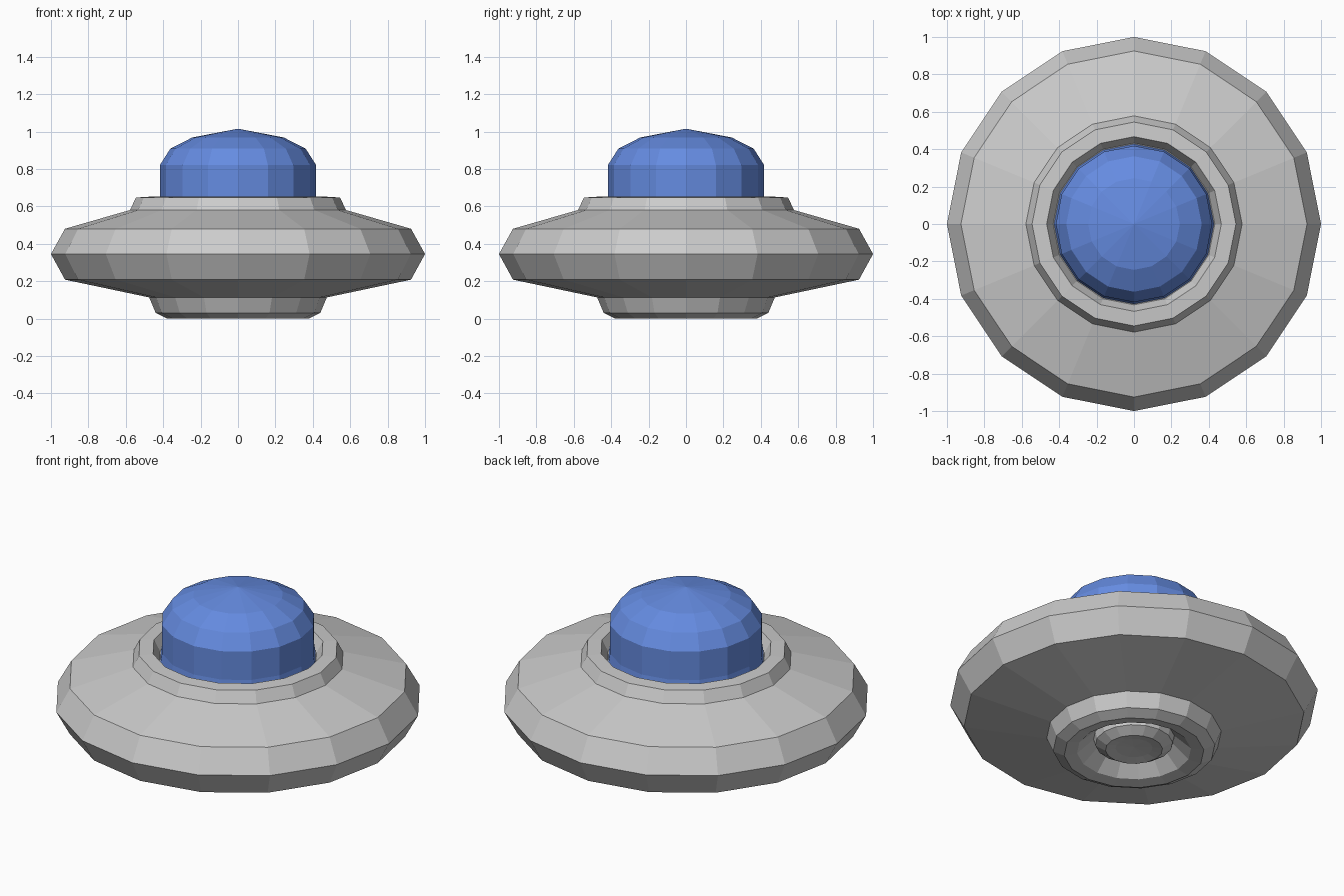
import bpy, bmesh
from math import cos, sin, pi

if "Cube" in bpy.data.objects:
    bpy.data.objects.remove(bpy.data.objects["Cube"])

SIDES = 16


def lathe(name, profile):
    """Spin (radius, z) points, listed from bottom to top, into a faceted object."""
    bm = bmesh.new()
    rings = []
    for r, z in profile:
        if r == 0:
            rings.append([bm.verts.new((0, 0, z))] * SIDES)
        else:
            rings.append([bm.verts.new((r * cos(2 * pi * i / SIDES),
                                        r * sin(2 * pi * i / SIDES), z))
                          for i in range(SIDES)])
    for a, b in zip(rings, rings[1:]):
        for i in range(SIDES):
            j = (i + 1) % SIDES
            corners = list(dict.fromkeys((a[i], a[j], b[j], b[i])))
            bm.faces.new(corners)
    bmesh.ops.recalc_face_normals(bm, faces=bm.faces)
    mesh = bpy.data.meshes.new(name)
    bm.to_mesh(mesh)
    bm.free()
    obj = bpy.data.objects.new(name, mesh)
    bpy.context.collection.objects.link(obj)
    return obj


# Saucer hull: underside boss and recess, base, rim, collar and dome groove
lathe("saucer_hull", [
    (0, 0.035), (0.10, 0.03), (0.155, 0.02), (0.21, 0.055), (0.22, 0.095),
    (0.31, 0.012), (0.38, 0.0), (0.44, 0.03), (0.475, 0.113),
    (0.925, 0.208), (1.0, 0.345), (0.925, 0.48),
    (0.578, 0.58), (0.545, 0.647), (0.467, 0.652),
    (0.432, 0.585), (0, 0.585),
])

# Glass dome seated in the groove
dome = lathe("cockpit_dome", [
    (0.428, 0.586), (0.418, 0.65), (0.418, 0.82), (0.362, 0.908),
    (0.245, 0.968), (0, 1.015),
])
glass = bpy.data.materials.new("blue_glass")
glass.diffuse_color = (0.13, 0.26, 0.75, 1)
glass.use_nodes = True
glass.node_tree.nodes["Principled BSDF"].inputs["Base Color"].default_value = glass.diffuse_color
dome.data.materials.append(glass)
